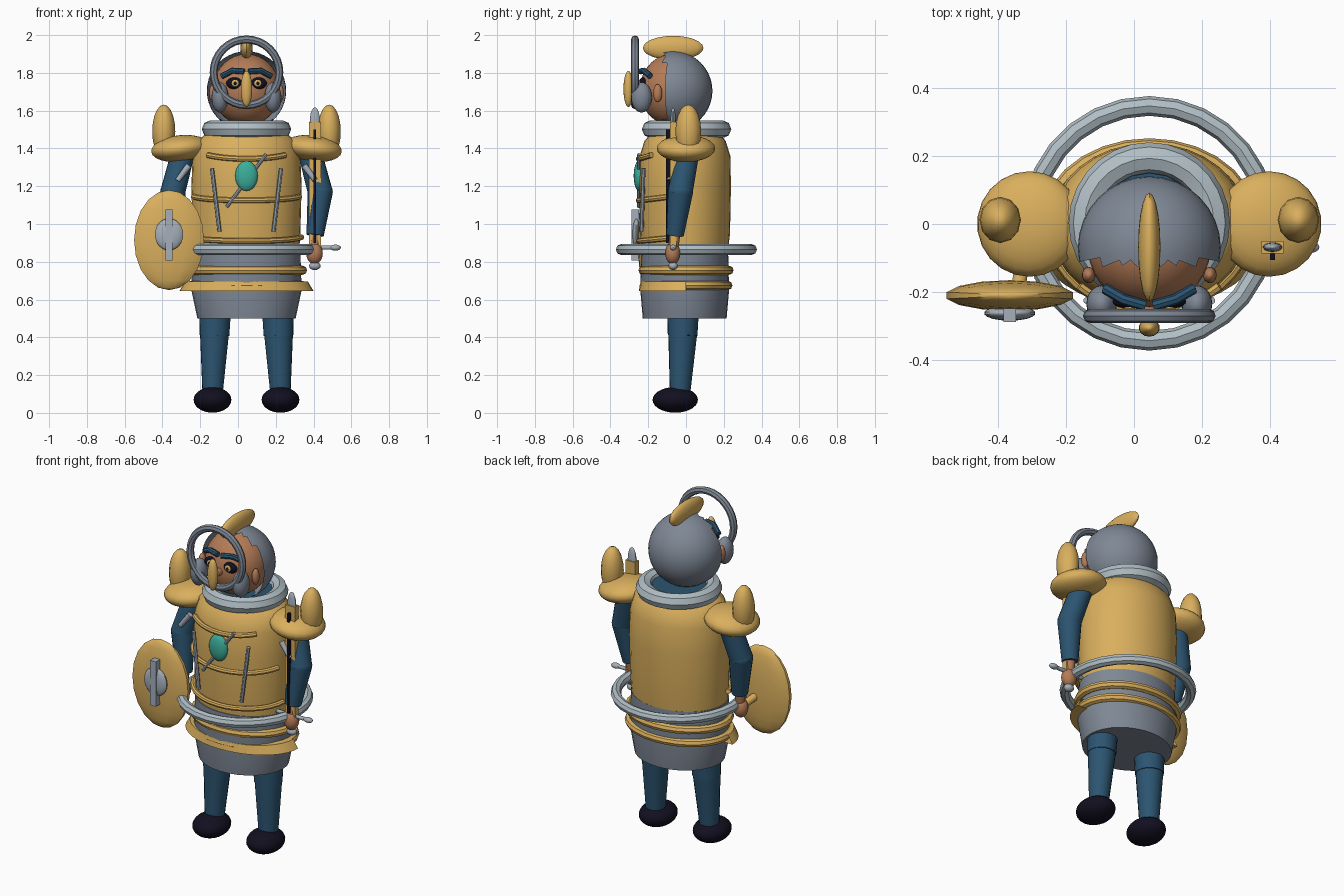
import bpy, bmesh, math
from mathutils import Vector, Matrix

if "Cube" in bpy.data.objects:
    bpy.data.objects.remove(bpy.data.objects["Cube"])

CX = 0.045  # body centre line


def mat(name, rgb):
    m = bpy.data.materials.new(name)
    m.diffuse_color = (*rgb, 1)
    m.use_nodes = True
    m.node_tree.nodes["Principled BSDF"].inputs["Base Color"].default_value = m.diffuse_color
    return m


GOLD = mat("gold", (0.70, 0.43, 0.11))
PALE = mat("pale_silver", (0.44, 0.52, 0.56))
STEEL = mat("steel", (0.21, 0.245, 0.30))
SILVER = mat("silver", (0.38, 0.43, 0.49))
BLUE = mat("blue_cloth", (0.025, 0.09, 0.165))
SKIN = mat("skin", (0.46, 0.20, 0.095))
BLACK = mat("near_black", (0.006, 0.005, 0.014))
TEAL = mat("teal", (0.045, 0.42, 0.32))


def finish(name, bm, m):
    bmesh.ops.recalc_face_normals(bm, faces=bm.faces)
    me = bpy.data.meshes.new(name)
    bm.to_mesh(me)
    bm.free()
    me.materials.append(m)
    ob = bpy.data.objects.new(name, me)
    bpy.context.collection.objects.link(ob)
    return ob


def ball(name, c, r, m, seg=20, rings=12, tilt=0.0, keep=None):
    bm = bmesh.new()
    bmesh.ops.create_uvsphere(bm, u_segments=seg, v_segments=rings, radius=1)
    bm.transform(Matrix.Translation(c) @ Matrix.Rotation(tilt, 4, 'Y') @ Matrix.Diagonal((*r, 1)))
    if keep:
        drop = [f for f in bm.faces if not keep(f.calc_center_median())]
        bmesh.ops.delete(bm, geom=drop, context='FACES')
    return finish(name, bm, m)


def box(name, c, half, m, tilt=0.0):
    bm = bmesh.new()
    bmesh.ops.create_cube(bm, size=2)
    bm.transform(Matrix.Translation(c) @ Matrix.Rotation(tilt, 4, 'Y') @ Matrix.Diagonal((*half, 1)))
    return finish(name, bm, m)


def limb(name, p, q, r1, r2, m, seg=18):
    p, q = Vector(p), Vector(q)
    d = q - p
    bm = bmesh.new()
    bmesh.ops.create_cone(bm, cap_ends=True, segments=seg, radius1=r1, radius2=r2, depth=d.length)
    bm.transform(Matrix.Translation((p + q) / 2) @ d.to_track_quat('Z', 'Y').to_matrix().to_4x4())
    return finish(name, bm, m)


def loft(name, c, prof, m, seg=32, arc=(0, 360), caps=True):
    """Stack of ellipses (rx, ry, z); a partial arc gives an open strip."""
    bm = bmesh.new()
    full = arc[1] - arc[0] == 360
    n = seg if full else seg + 1
    rows = []
    for rx, ry, z in prof:
        angs = [math.radians(arc[0] + (arc[1] - arc[0]) * i / seg) for i in range(n)]
        rows.append([bm.verts.new((c[0] + rx * math.cos(a), c[1] + ry * math.sin(a), z)) for a in angs])
    for a, b in zip(rows, rows[1:]):
        for i in range(seg):
            j = (i + 1) % n
            bm.faces.new((a[i], a[j], b[j], b[i]))
    if full and caps:
        bm.faces.new(rows[0])
        bm.faces.new(rows[-1])
    return finish(name, bm, m)


def tube(name, pts, r, m, closed=False, sides=2):
    cu = bpy.data.curves.new(name, 'CURVE')
    cu.dimensions = '3D'
    cu.bevel_depth, cu.bevel_resolution, cu.use_fill_caps = r, sides, True
    sp = cu.splines.new('POLY')
    sp.points.add(len(pts) - 1)
    for k, p in zip(sp.points, pts):
        k.co = (*p, 1)
    sp.use_cyclic_u = closed
    tmp = bpy.data.objects.new(name, cu)
    bpy.context.collection.objects.link(tmp)
    me = bpy.data.meshes.new_from_object(tmp.evaluated_get(bpy.context.evaluated_depsgraph_get()))
    bpy.data.objects.remove(tmp)
    bm = bmesh.new()
    bm.from_mesh(me)
    return finish(name, bm, m)


def ring(name, c, rx, ry, r, m, seg=28, upright=False):
    pts = []
    for i in range(seg):
        a = 2 * math.pi * i / seg
        u, v = rx * math.cos(a), ry * math.sin(a)
        pts.append((c[0] + u, c[1], c[2] + v) if upright else (c[0] + u, c[1] + v, c[2]))
    return tube(name, pts, r, m, True)


# Torso, skirt and collar
loft("skirt", (CX, -0.007), [(0.26, 0.222, 0.5), (0.292, 0.235, 0.65), (0.285, 0.23, 0.86)], STEEL)
loft("breastplate", (CX, -0.005), [(0.275, 0.22, 0.79), (0.285, 0.238, 0.95), (0.292, 0.243, 1.2),
     (0.285, 0.24, 1.36), (0.262, 0.215, 1.44), (0.21, 0.18, 1.48)], GOLD)
limb("neck", (CX, 0, 1.45), (CX, 0, 1.52), 0.16, 0.15, BLUE)
ring("collar", (CX, 0.003, 1.502), 0.19, 0.19, 0.047, PALE)

# Curved front bands
for z, half in ((1.355, 44), (1.135, 72), (0.92, 80)):
    pts = []
    for i in range(17):
        t = i / 8 - 1
        a = math.radians(half * t)
        pts.append((CX + 0.296 * math.sin(a), -0.005 - 0.246 * math.cos(a), z - 0.02 * (1 - t * t) + 0.01))
    tube("front_band", pts, 0.015, GOLD)

# Belt bands
ring("upper_belt", (CX, 0, 0.755), 0.297, 0.228, 0.024, GOLD)
ring("lower_belt", (CX, 0, 0.675), 0.297, 0.222, 0.024, GOLD)
loft("front_apron", (CX, 0), [(0.355, 0.25, 0.645), (0.325, 0.24, 0.695), (0.29, 0.22, 0.695),
     (0.29, 0.22, 0.645), (0.355, 0.25, 0.645)], GOLD, 20, (180, 360))
ring("waist_hoop", (CX, 0.002, 0.865), 0.345, 0.345, 0.029, PALE)

# Chest ornaments
limb("chest_pin", (-0.06, -0.25, 1.09), (0.15, -0.25, 1.37), 0.009, 0.009, SILVER, 8)
ball("gem", (CX, -0.25, 1.255), (0.06, 0.027, 0.08), TEAL)

# Head, hood and crest
ball("face", (CX, -0.07, 1.71), (0.18, 0.175, 0.19), SKIN, 28, 18)
ball("hood", (CX, -0.07, 1.705), (0.21, 0.21, 0.21), STEEL, 32, 20, keep=lambda p: p.y > -0.115)
ball("crest", (CX, -0.068, 1.932), (0.033, 0.16, 0.064), GOLD)
ring("face_hoop", (CX, -0.27, 1.803), 0.174, 0.174, 0.021, STEEL, 32, True)
ball("nose_guard", (CX, -0.305, 1.715), (0.031, 0.026, 0.096), GOLD, 14, 10)
limb("nose_bridge", (CX, -0.23, 1.71), (CX, -0.3, 1.71), 0.022, 0.018, SKIN, 10)

for s in (-1, 1):
    def at(dx, y, z):
        return (CX + s * dx, y, z)

    # Face details
    ball("eye", at(0.064, -0.228, 1.745), (0.044, 0.02, 0.031), BLACK)
    ball("iris", at(0.06, -0.245, 1.745), (0.02, 0.008, 0.019), GOLD, 12, 8)
    ball("pupil", at(0.06, -0.251, 1.745), (0.009, 0.005, 0.01), BLACK, 10, 6)
    tube("eyebrow", [at(0.012, -0.24, 1.808), at(0.075, -0.222, 1.812), at(0.13, -0.19, 1.783)], 0.016, BLUE)
    ball("ear", at(0.178, -0.15, 1.692), (0.02, 0.024, 0.048), SKIN, 14, 10)
    ball("cheek_guard", at(0.14, -0.235, 1.67), (0.045, 0.055, 0.08), STEEL)

    # Shoulders
    ball("shoulder_plate", at(0.352, 0.0, 1.4), (0.155, 0.155, 0.07), GOLD, 22, 12, s * 0.12)
    ball("shoulder_horn", at(0.438, 0.012, 1.49), (0.061, 0.068, 0.142), GOLD, 12, 10)

    # Arms and hands
    limb("upper_arm", at(0.33, 0.012, 1.4), at(0.39, -0.03, 1.17), 0.062, 0.066, BLUE)
    ball("elbow", at(0.39, -0.03, 1.17), (0.067, 0.067, 0.06), BLUE)
    limb("forearm", at(0.39, -0.03, 1.17), at(0.363, -0.058, 0.94), 0.067, 0.046, BLUE)
    limb("wrist", at(0.363, -0.058, 0.95), at(0.36, -0.068, 0.87), 0.03, 0.028, SKIN, 12)
    ball("hand", at(0.36, -0.07, 0.845), (0.045, 0.04, 0.058), SKIN, 14, 10)
    limb("arm_clasp", at(0.305, -0.085, 1.31), at(0.365, -0.09, 1.23), 0.017, 0.014, SILVER, 10)

    # Chest rods
    limb("chest_rod", at(0.183, -0.225, 1.295), at(0.143, -0.235, 0.96), 0.011, 0.011, SILVER, 8)

    # Legs and boots
    limb("thigh", at(0.166, -0.015, 0.56), at(0.17, -0.018, 0.41), 0.085, 0.079, BLUE)
    limb("shin", at(0.17, -0.018, 0.41), at(0.18, -0.032, 0.09), 0.076, 0.053, BLUE)
    ball("boot", at(0.18, -0.057, 0.069), (0.1, 0.12, 0.068), BLACK, 24, 14)

# Shield in the left-hand side of the front
SX = -0.365
ball("shield", (SX, -0.21, 0.915), (0.19, 0.045, 0.265), GOLD, 14, 10)
ball("shield_boss", (SX, -0.262, 0.945), (0.076, 0.022, 0.085), SILVER, 18, 12)
box("shield_bar", (SX, -0.268, 0.943), (0.019, 0.02, 0.135), SILVER)
limb("shield_grip", (-0.32, -0.06, 0.85), (-0.34, -0.19, 0.88), 0.022, 0.022, GOLD, 10)

# Sword held upright
WX, WY = 0.407, -0.068
box("sword_blade", (WX, WY, 1.205), (0.032, 0.018, 0.335), GOLD)
box("sword_groove", (WX, WY - 0.012, 1.2), (0.007, 0.026, 0.3), BLACK)
ball("sword_tip", (WX, WY, 1.54), (0.028, 0.014, 0.078), SILVER, 14, 10)
limb("sword_guard", (0.29, WY, 0.875), (0.52, WY, 0.875), 0.011, 0.011, SILVER, 10)
for x in (0.29, 0.515):
    ball("guard_end", (x, WY, 0.875), (0.03, 0.018, 0.016), SILVER, 12, 8)
limb("sword_hilt", (WX, WY, 0.9), (WX, WY, 0.78), 0.016, 0.016, GOLD, 10)
ball("sword_pommel", (WX, WY, 0.778), (0.031, 0.025, 0.022), SILVER, 12, 8)

# Smooth shading with sharp edges kept
for ob in bpy.context.scene.objects:
    ob.select_set(True)
    bpy.context.view_layer.objects.active = ob
bpy.ops.object.shade_smooth_by_angle(angle=math.radians(40))
